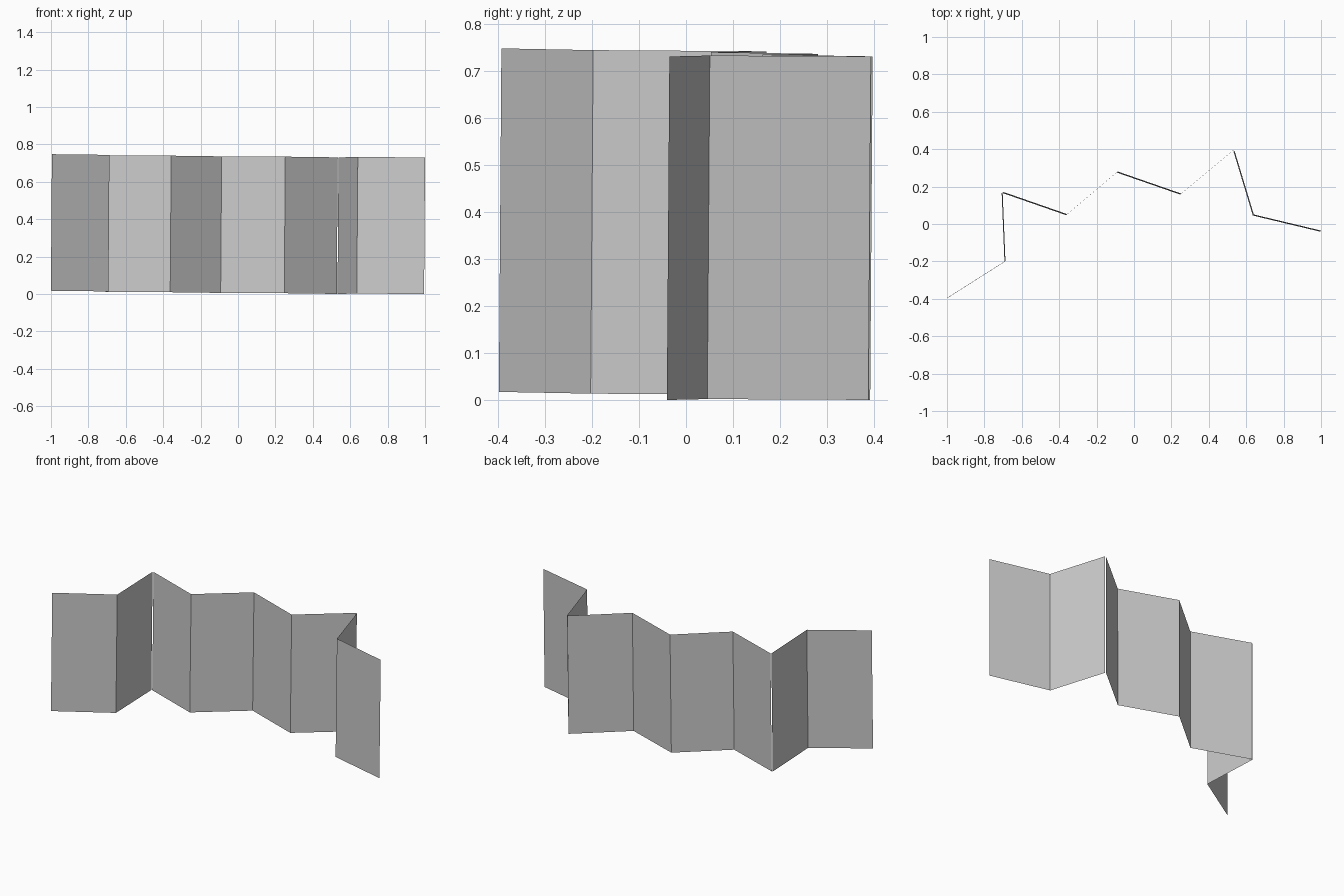
import bpy
from mathutils import Vector

if "Cube" in bpy.data.objects:
    bpy.data.objects.remove(bpy.data.objects["Cube"])

# Zigzag fold line of the screen, seen from above at mid height
folds = [(-0.9975, -0.395), (-0.69, -0.20), (-0.705, 0.17), (-0.36, 0.05),
         (-0.09, 0.278), (0.25, 0.16), (0.533, 0.396), (0.638, 0.048), (0.9975, -0.038)]
open_folds = {2, 6}      # folds with a narrow hinge gap
height, tilt, gap = 0.73, 0.0073, 0.006


def corner(p, level):
    # the whole screen leans very slightly
    s = (level - 0.5) * height * tilt
    return (p.x + s, p.y + s, 0.0075 - tilt * (p.x + p.y) + level * height)


# One thin leaf per pair of neighbouring folds
for i in range(len(folds) - 1):
    a, b = Vector(folds[i]), Vector(folds[i + 1])
    d = (b - a).normalized()
    if i in open_folds:
        a = a + d * gap
    if i + 1 in open_folds:
        b = b - d * gap * 0.5
    mesh = bpy.data.meshes.new("screen_panel")
    mesh.from_pydata([corner(a, 0), corner(b, 0), corner(b, 1), corner(a, 1)], [], [(0, 1, 2, 3)])
    panel = bpy.data.objects.new(f"screen_panel_{i + 1}", mesh)
    bpy.context.collection.objects.link(panel)
